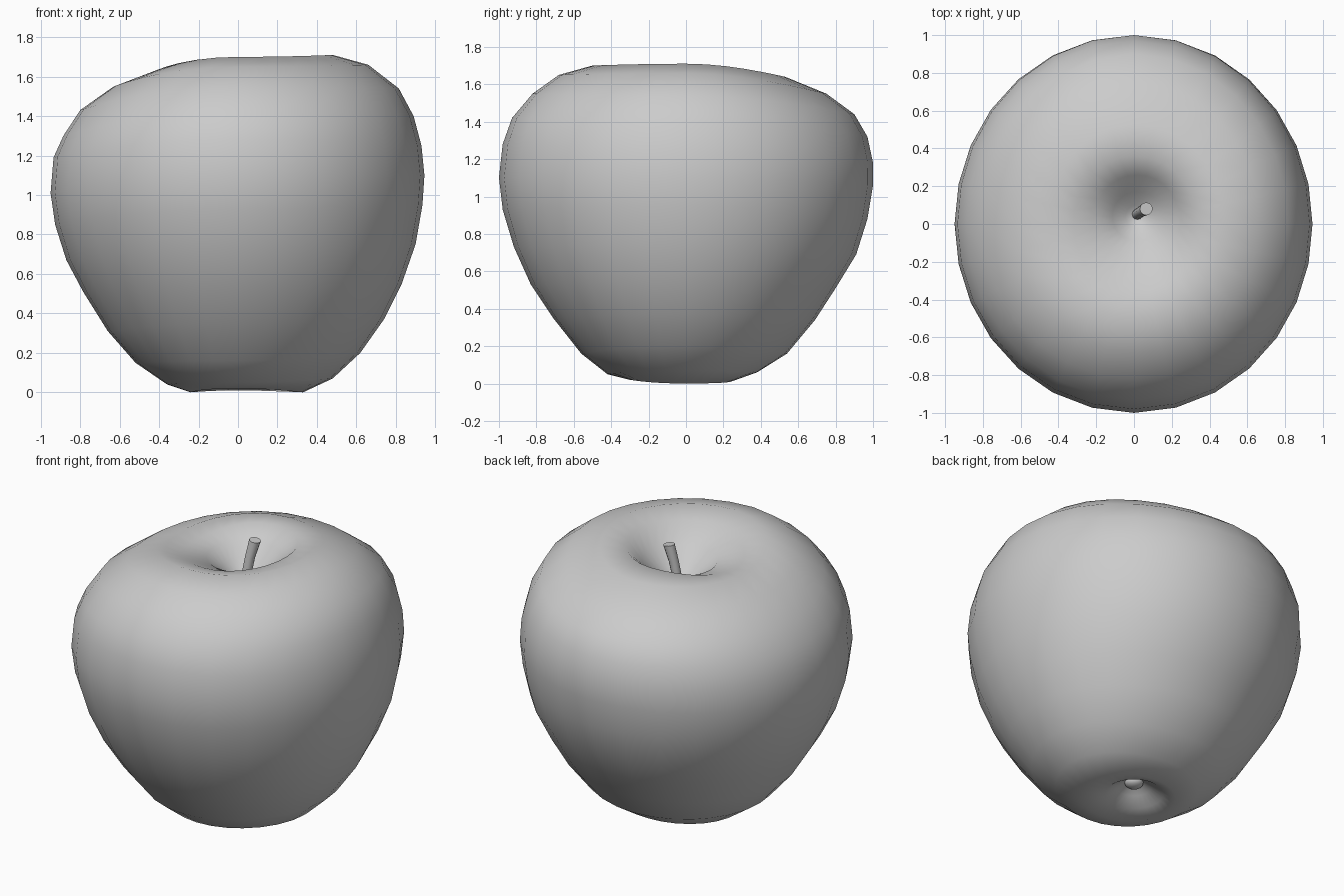
import bpy, bmesh
from math import sin, cos, pi, radians
from mathutils import Vector

if "Cube" in bpy.data.objects:
    bpy.data.objects.remove(bpy.data.objects["Cube"])

SEG = 28


def loft(name, rings, angle=None):
    """Skin a stack of rings (bottom to top) and close both ends."""
    bm = bmesh.new()
    loops = [[bm.verts.new(p) for p in ring] for ring in rings]
    n = len(loops[0])
    for a, b in zip(loops, loops[1:]):
        for i in range(n):
            k = (i + 1) % n
            bm.faces.new((a[i], a[k], b[k], b[i]))
    bm.faces.new(loops[0][::-1])
    bm.faces.new(loops[-1])
    me = bpy.data.meshes.new(name)
    bm.to_mesh(me)
    bm.free()
    ob = bpy.data.objects.new(name, me)
    bpy.context.collection.objects.link(ob)
    bpy.context.view_layer.objects.active = ob
    ob.select_set(True)
    if angle:
        bpy.ops.object.shade_smooth_by_angle(angle=radians(angle))
    else:
        bpy.ops.object.shade_smooth()
    ob.select_set(False)
    return ob


# Skin outline as (radius, height) toward +x, +y, -x and -y
outer = [
    ((.33, .00), (.24, .01), (.24, .00), (.30, .02)),
    ((.48, .07), (.38, .06), (.36, .04), (.42, .05)),
    ((.62, .20), (.54, .16), (.52, .15), (.56, .16)),
    ((.74, .37), (.69, .34), (.66, .31), (.71, .35)),
    ((.83, .55), (.80, .51), (.785, .51), (.83, .53)),
    ((.90, .75), (.91, .69), (.87, .67), (.92, .73)),
    ((.935, .95), (.97, .88), (.927, .85), (.98, .93)),
    ((.945, 1.10), (1.0, 1.06), (.95, 1.01), (1.0, 1.10)),
    ((.93, 1.25), (1.0, 1.18), (.935, 1.19), (.98, 1.28)),
    ((.89, 1.40), (.97, 1.32), (.885, 1.30), (.93, 1.42)),
    ((.815, 1.54), (.90, 1.44), (.80, 1.43), (.82, 1.55)),
    ((.66, 1.66), (.75, 1.55), (.63, 1.55), (.68, 1.65)),
    ((.48, 1.71), (.53, 1.64), (.44, 1.62), (.50, 1.70)),
    ((.34, 1.68), (.36, 1.66), (.32, 1.60), (.36, 1.66)),
]
# Round hollows below and above
bottom_hollow = [(.01, .125), (.05, .115), (.10, .08), (.17, .035)]
top_hollow = [(.22, 1.58), (.13, 1.50), (.06, 1.445), (.01, 1.42)]


def ring(row, cx=0, cy=0):
    pts = []
    for i in range(SEG):
        t = 2 * pi * i / SEG
        q = int(t / (pi / 2) + 1e-6) % 4
        w = sin(t - q * pi / 2) ** 2
        r, z = Vector(row[q]).lerp(Vector(row[(q + 1) % 4]), w)
        pts.append((cx + r * cos(t), cy + r * sin(t), z))
    return pts


rings = [ring([p] * 4) for p in bottom_hollow]
rings += [ring(row) for row in outer]
rings += [ring([p] * 4, .015, .04) for p in top_hollow]
loft("apple_skin", rings)

# Stem leaning slightly to the back right
stem_path = [(.015, .05, 1.38, .03), (.024, .056, 1.48, .028),
             (.04, .067, 1.58, .029), (.065, .08, 1.685, .034)]
loft("stem", [[(x + r * cos(2 * pi * i / 12), y + r * sin(2 * pi * i / 12),
                z - .15 * r * cos(2 * pi * i / 12)) for i in range(12)]
              for x, y, z, r in stem_path], 40)

# Small button in the lower hollow
bpy.ops.mesh.primitive_uv_sphere_add(segments=16, ring_count=8, radius=.055,
                                     location=(0, 0, .11), scale=(1, 1, .6))
button = bpy.context.object
button.name = "blossom_end"
bpy.ops.object.shade_smooth()
